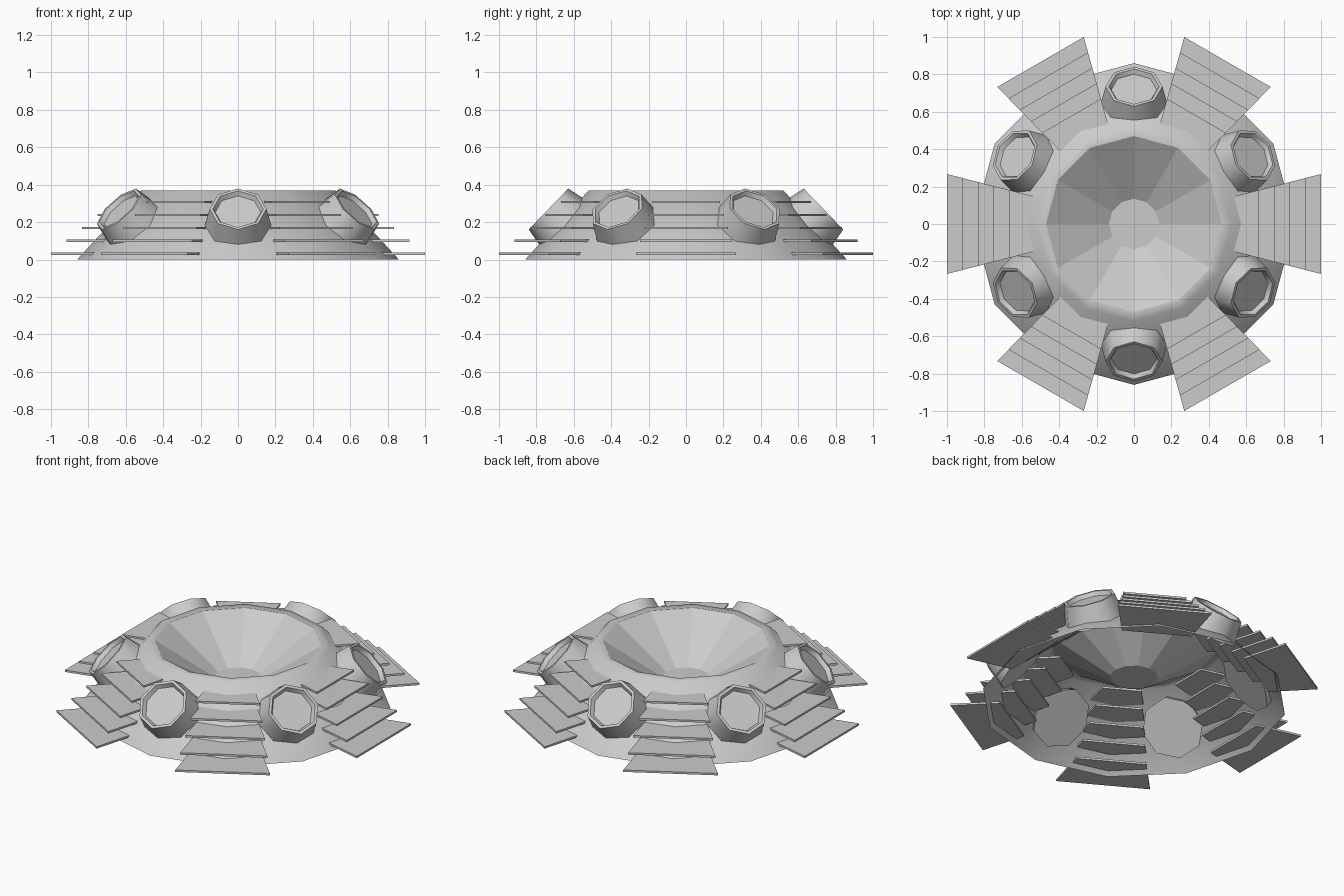
import bpy, bmesh, math
from mathutils import Matrix

if "Cube" in bpy.data.objects:
    bpy.data.objects.remove(bpy.data.objects["Cube"])


def finish(name, bm, angle=None):
    """Turn a bmesh into a named object, optionally smooth below an angle."""
    mesh = bpy.data.meshes.new(name)
    bm.to_mesh(mesh)
    bm.free()
    obj = bpy.data.objects.new(name, mesh)
    bpy.context.collection.objects.link(obj)
    if angle:
        mesh.shade_smooth()
        mesh.set_sharp_from_angle(angle=math.radians(angle))
    return obj


def lathe(name, profile, sides, angle=None, cap_start=False, cap_end=False, matrix=None):
    """Revolve (radius, height) points around z with a given side count."""
    bm = bmesh.new()
    rings = [[bm.verts.new((r * math.cos(2 * math.pi * i / sides),
                            r * math.sin(2 * math.pi * i / sides), z))
              for i in range(sides)] for r, z in profile]
    for a, b in zip(rings, rings[1:]):
        for i in range(sides):
            j = (i + 1) % sides
            bm.faces.new((a[i], a[j], b[j], b[i]))
    if cap_start:
        bm.faces.new(rings[0][::-1])
    if cap_end:
        bm.faces.new(rings[-1])
    if matrix:
        bm.transform(matrix)
    return finish(name, bm, angle)


# Outer shell, open underneath, with a flat rim
lathe("outer_shell", [(0.86, 0), (0.52, 0.37), (0.47, 0.37)], 12, 50)

# Faceted dish sunk into the top
lathe("dish", [(0.47, 0.37), (0.135, 0.155)], 12, None, cap_end=True)

# Six tapered octagonal nozzles, square to the sloping wall
nozzle = [(0.18, -0.14), (0.152, 0), (0.135, 0), (0.122, -0.025)]
for k in range(6):
    m = (Matrix.Rotation(math.radians(30 + 60 * k), 4, 'Z')
         @ Matrix.Translation((0.735, 0, 0.27))
         @ Matrix.Rotation(math.radians(46), 4, 'Y'))
    lathe(f"nozzle_{k + 1}", nozzle, 8, 50, True, True, m)


def fin(name, outer, z, turn):
    """Thin wedge-shaped plate passing through the shell wall."""
    inner, half = outer - 0.27, 0.006
    bm = bmesh.new()
    layers = []
    for h in (z - half, z + half):
        layers.append([bm.verts.new((r, s * (0.267 - 0.257 * (1 - r)), h))
                       for r, s in ((inner, -1), (outer, -1), (outer, 1), (inner, 1))])
    low, top = layers
    bm.faces.new(low[::-1])
    bm.faces.new(top)
    for i in range(4):
        j = (i + 1) % 4
        bm.faces.new((low[i], low[j], top[j], top[i]))
    bm.transform(Matrix.Rotation(turn, 4, 'Z'))
    return finish(name, bm)


# Six stacks of five fins
for k in range(6):
    for level in range(5):
        fin(f"fin_{k + 1}_{level + 1}", 1.0 - 0.083 * level,
            0.031 + 0.069 * level, math.radians(60 * k))
